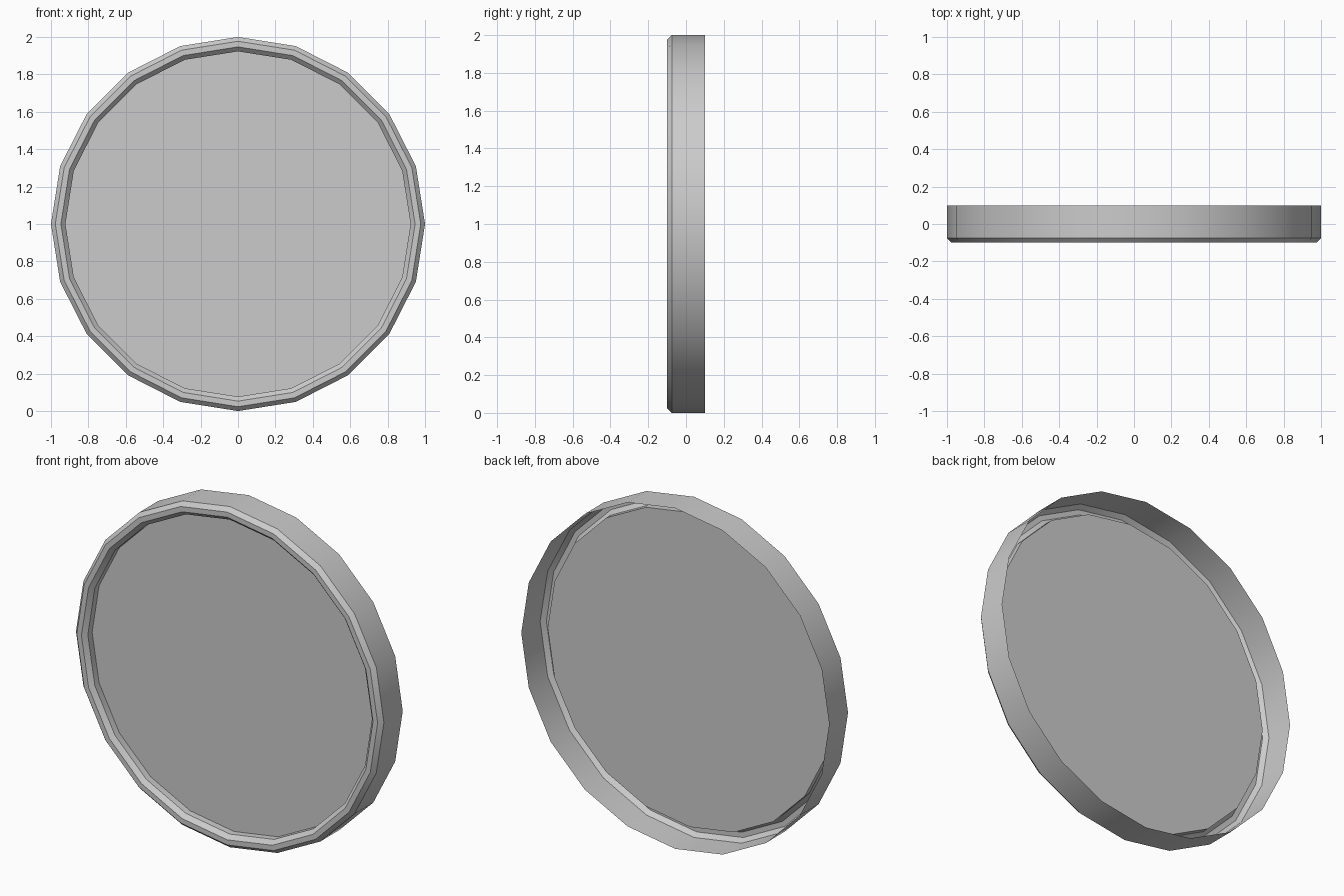
import bpy, bmesh, math

if "Cube" in bpy.data.objects:
    bpy.data.objects.remove(bpy.data.objects["Cube"])

SIDES = 20
CENTRE_Z = 1.0


def ring(bm, radius, y):
    """Ring of vertices facing the y axis, with one corner at the top."""
    step = 2 * math.pi / SIDES
    return [bm.verts.new((radius * math.sin(i * step), y,
                          CENTRE_Z + radius * math.cos(i * step)))
            for i in range(SIDES)]


def finish(bm, name):
    mesh = bpy.data.meshes.new(name)
    bm.to_mesh(mesh)
    bm.free()
    obj = bpy.data.objects.new(name, mesh)
    bpy.context.collection.objects.link(obj)
    return obj


# Rim: open-backed shell with a bevelled front lip and an inner return wall
profile = [(1.0, 0.10), (1.0, -0.075), (0.977, -0.10),
           (0.947, -0.10), (0.923, -0.075), (0.923, -0.035)]
bm = bmesh.new()
rings = [ring(bm, r, y) for r, y in profile]
for a, b in zip(rings, rings[1:]):
    for i in range(SIDES):
        j = (i + 1) % SIDES
        bm.faces.new((a[i], a[j], b[j], b[i]))
# Make the outer wall point outwards
bm.normal_update()
wall = bm.faces[:][0]
c = wall.calc_center_median()
if wall.normal.x * c.x + wall.normal.z * (c.z - CENTRE_Z) < 0:
    bmesh.ops.reverse_faces(bm, faces=bm.faces[:])
rim = finish(bm, "rim")

bpy.context.view_layer.objects.active = rim
rim.select_set(True)
bpy.ops.object.shade_smooth_by_angle(angle=math.radians(30))
rim.select_set(False)

# Panel: flat disc closing the inner wall, facing the front
bm = bmesh.new()
face = bm.faces.new(ring(bm, 0.923, -0.035))
face.normal_update()
if face.normal.y > 0:
    face.normal_flip()
finish(bm, "panel")
